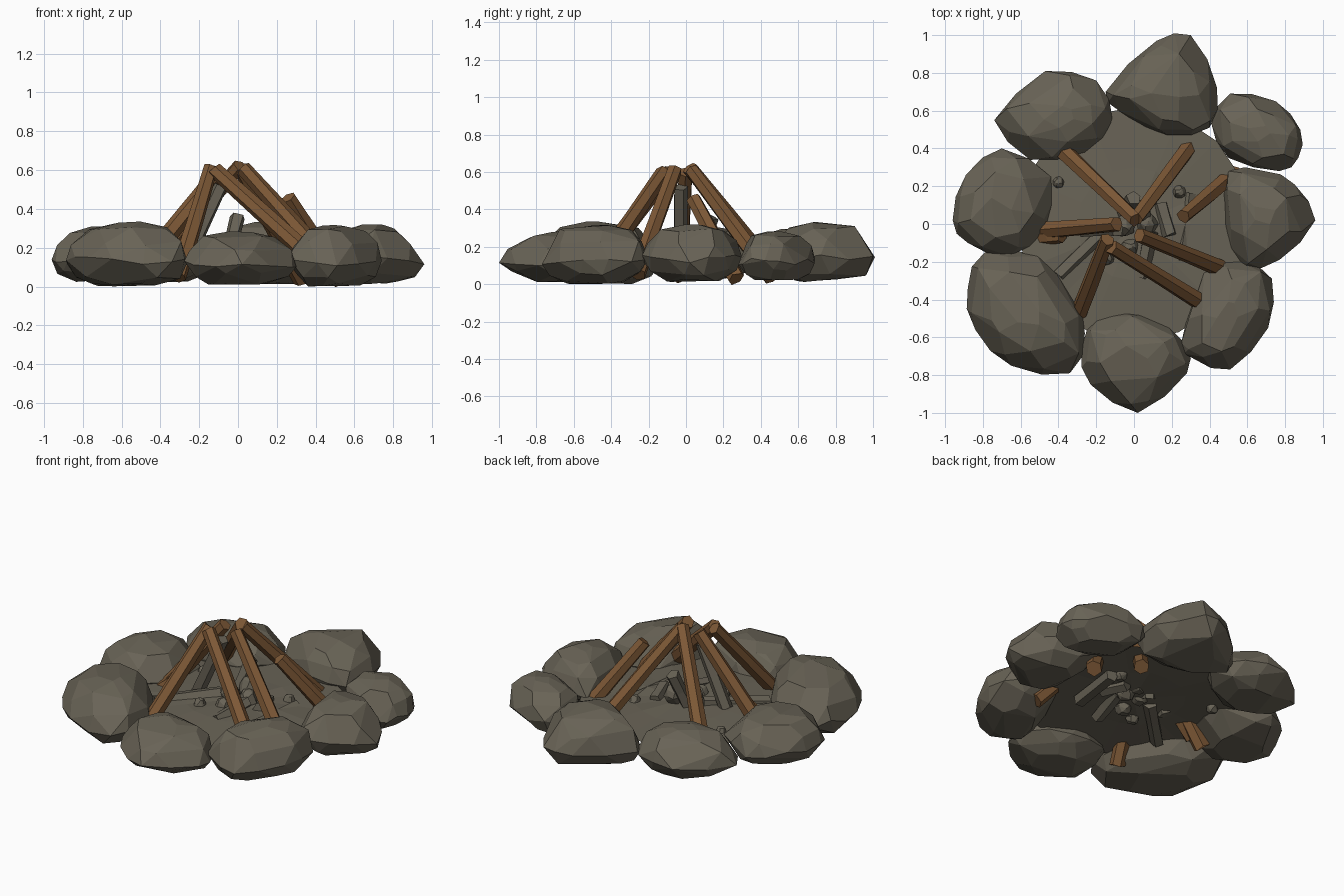
import bpy, bmesh, math, random
from mathutils import Vector

if "Cube" in bpy.data.objects:
    bpy.data.objects.remove(bpy.data.objects["Cube"])

random.seed(5)


def material(name, rgb):
    m = bpy.data.materials.new(name)
    m.diffuse_color = (*rgb, 1)
    m.use_nodes = True
    m.node_tree.nodes["Principled BSDF"].inputs["Base Color"].default_value = m.diffuse_color
    return m


STONE = material("grey brown stone", (0.14, 0.125, 0.093))
WOOD = material("brown wood", (0.205, 0.098, 0.037))


def finish(bm, name, mat):
    bmesh.ops.recalc_face_normals(bm, faces=bm.faces[:])
    me = bpy.data.meshes.new(name)
    bm.to_mesh(me)
    bm.free()
    me.materials.append(mat)
    ob = bpy.data.objects.new(name, me)
    bpy.context.collection.objects.link(ob)
    return ob


def rock(name, outline, z0, z1):
    """Faceted boulder: hull of jittered, shrunken copies of a footprint outline."""
    pts = [Vector((x, y, 0)) for x, y in outline]
    mid = sum(pts, Vector()) / len(pts)
    n = len(pts)
    bm = bmesh.new()

    def add(p, h, j):
        p.z = z0 + (z1 - z0) * min(1, max(0, h + random.uniform(-j, j)))
        bm.verts.new(p)

    # (scale, height share, height jitter) from the base to the crown
    for s, h, j in ((0.55, 0.03, 0.03), (0.86, 0.17, 0.06), (1.0, 0.40, 0.08),
                    (0.90, 0.68, 0.06), (0.65, 0.90, 0.03), (0.25, 0.98, 0.02)):
        for i in range(n):
            t = random.uniform(0.1, 0.9)
            bulge = 1 + 0.4 * t * (1 - t)          # rounds the sides between corners
            edge = pts[i].lerp(pts[(i + 1) % n], t)
            if s == 1:
                add(pts[i].copy(), h, j)
                add(mid + (pts[i].lerp(pts[(i + 1) % n], 0.5) - mid) * 1.09, h, j)
            else:
                add(mid + (edge - mid) * s * bulge * random.uniform(0.95, 1.04), h, j)
    bmesh.ops.convex_hull(bm, input=bm.verts[:])
    bmesh.ops.delete(bm, geom=[v for v in bm.verts if not v.link_faces], context='VERTS')
    bmesh.ops.dissolve_limit(bm, angle_limit=math.radians(10),
                             verts=bm.verts[:], edges=bm.edges[:])
    return finish(bm, name, STONE)


def stick(name, base, tip, r0, r1, mat, sides=6):
    """Tapered few-sided log between two points."""
    base, tip = Vector(base), Vector(tip)
    q = (tip - base).to_track_quat('Z', 'Y')
    spin = random.uniform(0, 1)
    bm = bmesh.new()
    rings = []
    for p, r in ((base, r0), (base.lerp(tip, 0.5), (r0 + r1) / 2), (tip, r1)):
        ring = []
        for i in range(sides):
            a = spin + i * math.tau / sides
            o = Vector((math.cos(a), math.sin(a), random.uniform(-0.15, 0.15)))
            ring.append(bm.verts.new(p + q @ (o * r * random.uniform(0.92, 1.08))))
        rings.append(ring)
    for a, b in zip(rings, rings[1:]):
        for i in range(sides):
            j = (i + 1) % sides
            bm.faces.new((a[i], a[j], b[j], b[i]))
    bm.faces.new(rings[0][::-1])
    bm.faces.new(rings[-1])
    return finish(bm, name, mat)


# Ring of boulders: footprint corners, bottom and top heights
rock("back_stone", [(-.15, .70), (.12, .97), (.30, 1.0), (.44, .72), (.40, .51),
                    (.18, .47), (-.08, .60)], 0.01, 0.335)
rock("back_left_stone", [(-.74, .55), (-.47, .81), (-.20, .76), (-.11, .55),
                         (-.26, .38), (-.55, .34)], 0.02, 0.30)
rock("left_stone", [(-.96, .02), (-.89, .26), (-.70, .40), (-.44, .25), (-.47, -.03),
                    (-.66, -.17), (-.88, -.10)], 0.02, 0.31)
rock("front_left_stone", [(-.88, -.34), (-.79, -.15), (-.51, -.17), (-.33, -.40),
                          (-.26, -.58), (-.34, -.79), (-.65, -.75), (-.84, -.56)], 0.0, 0.335)
rock("front_stone", [(-.28, -.66), (-.18, -.49), (.06, -.48), (.27, -.63), (.28, -.79),
                     (.02, -1.0), (-.23, -.85)], 0.01, 0.285)
rock("front_right_stone", [(.25, -.63), (.37, -.26), (.56, -.20), (.73, -.29),
                           (.71, -.55), (.51, -.77), (.32, -.71)], 0.0, 0.32)
rock("right_stone", [(.48, 0), (.50, .28), (.69, .28), (.85, .21), (.96, .02),
                     (.77, -.19), (.58, -.23)], 0.01, 0.32)
rock("back_right_stone", [(.41, .53), (.51, .69), (.75, .65), (.88, .50), (.87, .35),
                          (.77, .28), (.50, .35)], 0.02, 0.285)

# Ash bed: thin, gently domed sheet inside the ring
bm = bmesh.new()
centre = bm.verts.new((0, 0, 0.155))
loops = []
for r, z in ((0.3, 0.15), (0.62, 0.135)):
    loops.append([bm.verts.new((r * math.cos(i * math.tau / 16),
                                r * math.sin(i * math.tau / 16),
                                z + random.uniform(-0.008, 0.008))) for i in range(16)])
for i in range(16):
    j = (i + 1) % 16
    bm.faces.new((centre, loops[0][i], loops[0][j]))
    bm.faces.new((loops[0][i], loops[1][i], loops[1][j], loops[0][j]))
finish(bm, "ash_bed", STONE)

# Leaning logs: base, tip
logs = [
    ((-0.42, 0.43, 0.12), (0.01, 0.02, 0.62)),
    ((0.33, 0.46, 0.03), (0.01, 0.03, 0.61)),
    ((0.53, 0.27, 0.03), (0.26, 0.04, 0.46)),
    ((0.52, -0.26, 0.06), (0.03, -0.06, 0.61)),
    ((0.41, -0.45, 0.12), (-0.12, -0.12, 0.60)),
    ((-0.31, -0.52, 0.05), (-0.14, -0.08, 0.61)),
    ((-0.54, -0.04, 0.04), (-0.09, 0.0, 0.60)),
    ((-0.50, -0.07, 0.10), (-0.38, -0.06, 0.20)),
]
for i, (b, t) in enumerate(logs):
    stick(f"log_{i + 1}", b, t, 0.048, 0.04, WOOD)

# Burnt sticks lying in the ash and propped in the middle
burnt = [
    ((-0.40, -0.27, 0.13), (-0.12, 0.0, 0.16)),
    ((-0.26, -0.03, 0.15), (-0.09, -0.03, 0.52)),
    ((0.04, -0.28, 0.13), (0.09, -0.04, 0.17)),
    ((0.14, 0.11, 0.14), (0.19, -0.06, 0.16)),
    ((-0.06, 0.06, 0.14), (0.0, 0.14, 0.36)),
    ((0.25, -0.19, 0.12), (0.30, 0.16, 0.12)),
]
for i, (b, t) in enumerate(burnt):
    stick(f"burnt_stick_{i + 1}", b, t, 0.04, 0.04, STONE, 5)

# Small coals: centre x, y, z and half size
coals = [
    (0.03, 0.07, 0.21, 0.065), (-0.05, -0.01, 0.19, 0.06), (0.07, 0.0, 0.17, 0.06),
    (-0.02, -0.12, 0.15, 0.05), (0.24, 0.17, 0.14, 0.04), (-0.40, 0.22, 0.135, 0.035),
    (-0.14, -0.18, 0.15, 0.04),
]
for i, (x, y, z, s) in enumerate(coals):
    turn = random.uniform(0, 1)
    corners = [(x + s * math.cos(turn + a * math.tau / 5),
                y + s * math.sin(turn + a * math.tau / 5)) for a in range(5)]
    rock(f"coal_{i + 1}", corners, z - s, z + s)
